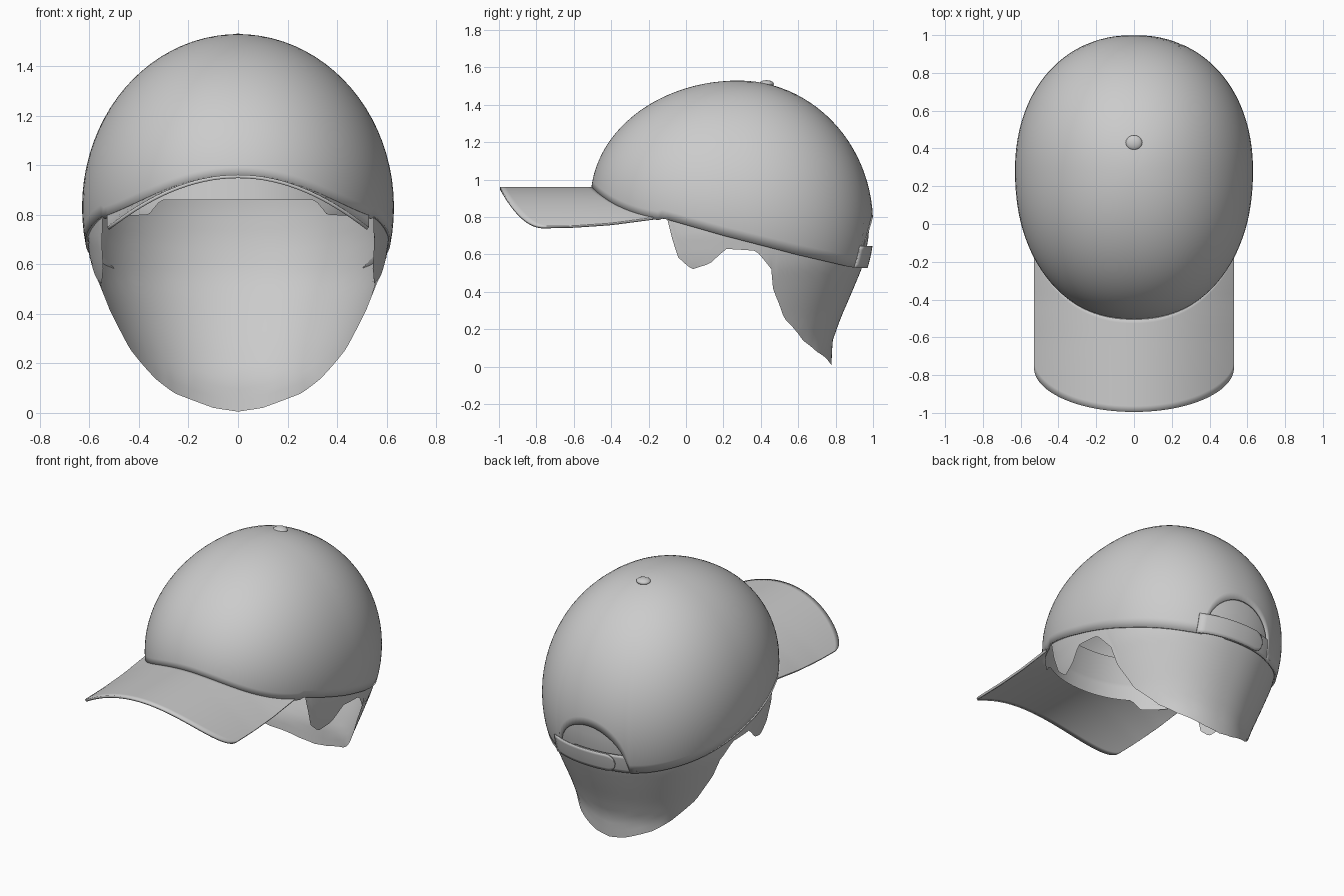
import bpy, bmesh
from math import sin, cos, acos, pi, radians, degrees, sqrt

if "Cube" in bpy.data.objects:
    bpy.data.objects.remove(bpy.data.objects["Cube"])

CY, TOP, RX, N = 0.28, 1.53, 0.63, 2.15      # crown centre, height, half width, roundness


def interp(table, v):
    if v <= table[0][0]:
        return table[0][1]
    for (a, p), (b, q) in zip(table, table[1:]):
        if v <= b:
            return p + (q - p) * (v - a) / (b - a)
    return table[-1][1]


def spow(v, e):
    return (1 if v >= 0 else -1) * abs(v) ** e


def plan(a):
    """Offset from crown centre on the widest outline; a = angle from the back."""
    c = spow(cos(a), 2 / N)
    return RX * spow(sin(a), 2 / N), c * (0.72 if c > 0 else 0.79)


def drop(a):
    return 0.70 + 0.065 * cos(a)


def brim_z(x, y):
    k = interp([(-1, .78), (-.6, .75), (-.4, .70), (-.13, .57)], y)
    return 0.955 - k * x * x


def grid(name, fn, nu, nv, closed=False, thick=0, offset=0):
    """Surface from a function of (u, v) in 0..1."""
    bm = bmesh.new()
    cols = nu if closed else nu + 1
    vs = [[bm.verts.new(fn(i / nu, j / nv)) for j in range(nv + 1)] for i in range(cols)]
    for i in range(nu):
        p, q = vs[i], vs[(i + 1) % cols]
        for j in range(nv):
            bm.faces.new((p[j], q[j], q[j + 1], p[j + 1]))
    bmesh.ops.remove_doubles(bm, verts=bm.verts, dist=1e-5)
    bmesh.ops.recalc_face_normals(bm, faces=bm.faces)
    me = bpy.data.meshes.new(name)
    bm.to_mesh(me)
    bm.free()
    ob = bpy.data.objects.new(name, me)
    bpy.context.collection.objects.link(ob)
    if thick:
        m = ob.modifiers.new("thickness", 'SOLIDIFY')
        m.thickness, m.offset = thick, offset
    smooth(ob)
    return ob


def smooth(ob):
    bpy.ops.object.select_all(action='DESELECT')
    ob.select_set(True)
    bpy.context.view_layer.objects.active = ob
    bpy.ops.object.shade_smooth_by_angle(angle=radians(40))


# crown: dome whose hem rises over the brim and arches over the back opening
def crown_hem(a):
    x, y = plan(a)
    y += CY
    if y < -0.15:
        return brim_z(x, y)
    z = interp([(-.15, .80), (.2, .70), (.6, .60), (.9, .535), (1, .52)], y)
    if y > 0.5 and abs(x) < 0.25:
        z = max(z, 0.53 + 0.27 * sqrt(1 - (x / 0.25) ** 2))
    return z


def crown(u, v):
    a = u * 2 * pi
    x, y = plan(a)
    h = drop(a)
    t = v * acos(max(-1, 1 - (TOP - crown_hem(a)) / h))
    return x * sin(t), CY + y * sin(t), TOP - h * (1 - cos(t))


grid("crown", crown, 160, 24, True, 0.012, -1)

# top button
bpy.ops.mesh.primitive_uv_sphere_add(segments=20, ring_count=10, location=(0, .43, 1.512))
button = bpy.context.object
button.name = "top_button"
button.scale = (.044, .04, .02)
smooth(button)


# brim: curved visor from the front of the crown
def brim(u, v):
    w = sin((u - 0.5) * pi)
    x = 0.525 * w
    inner = CY - 0.79 * (1 - (abs(x) / RX) ** N) ** (1 / N) + 0.015 + 0.03 * abs(w) ** 4
    outer = -0.76 - 0.235 * sqrt(max(0, 1 - w * w))
    y = inner + (outer - inner) * v
    return x, y, brim_z(x, y)


grid("brim", brim, 48, 16, False, 0.014)

# hair: shell under the crown with sideburns and a tapering nape
HAIR_HEM = [(0, .005), (13, .02), (35, .08), (48, .14), (64, .26), (72.5, .41), (74.5, .52),
            (82, .62), (95, .63), (102, .55), (110, .52), (116.5, .60), (118, .79),
            (145, .80), (150, .86), (180, .86)]
HAIR_SCALE = [(0, .69), (.14, .70), (.26, .76), (.41, .85), (.54, .925), (.6, .945),
              (.7, .968), (.82, .975), (.95, .955), (1.1, .88)]


def hair(u, v):
    a = u * 2 * pi
    x, y = plan(a)
    # true angle on the squashed outline
    d = degrees(acos(max(-1, min(1, cos_true(x, y)))))
    z0 = interp(HAIR_HEM, d)
    z = z0 + (1.1 - z0) * v
    s = interp(HAIR_SCALE, z)
    return x * s, CY + y * s, z


def cos_true(x, y):
    px, py = x / RX, y / (0.72 if y > 0 else 0.79)
    return py / sqrt(px * px + py * py)


grid("hair", hair, 180, 24, True)


# two overlapping adjuster straps, each with one rounded end
def strap(name, x0, x1, lift):
    def fn(u, v):
        x = x0 + (x1 - x0) * u ** 0.6
        left = min(1, abs(x1 - x) / 0.06)
        half = max(0.002, 0.058 * sqrt(max(0, 1 - (1 - left) ** 2)))
        z = 0.587 + half * (2 * v - 1)
        s = sin(acos(1 - (TOP - z) / drop(0)))
        y = CY + 0.72 * s * (1 - (abs(x) / (RX * s)) ** N) ** (1 / N) + lift
        return x, y, z
    grid(name, fn, 48, 6, False, 0.008)


strap("outer_strap", 0.28, -0.17, 0.002)
strap("inner_strap", -0.28, 0.15, -0.008)
